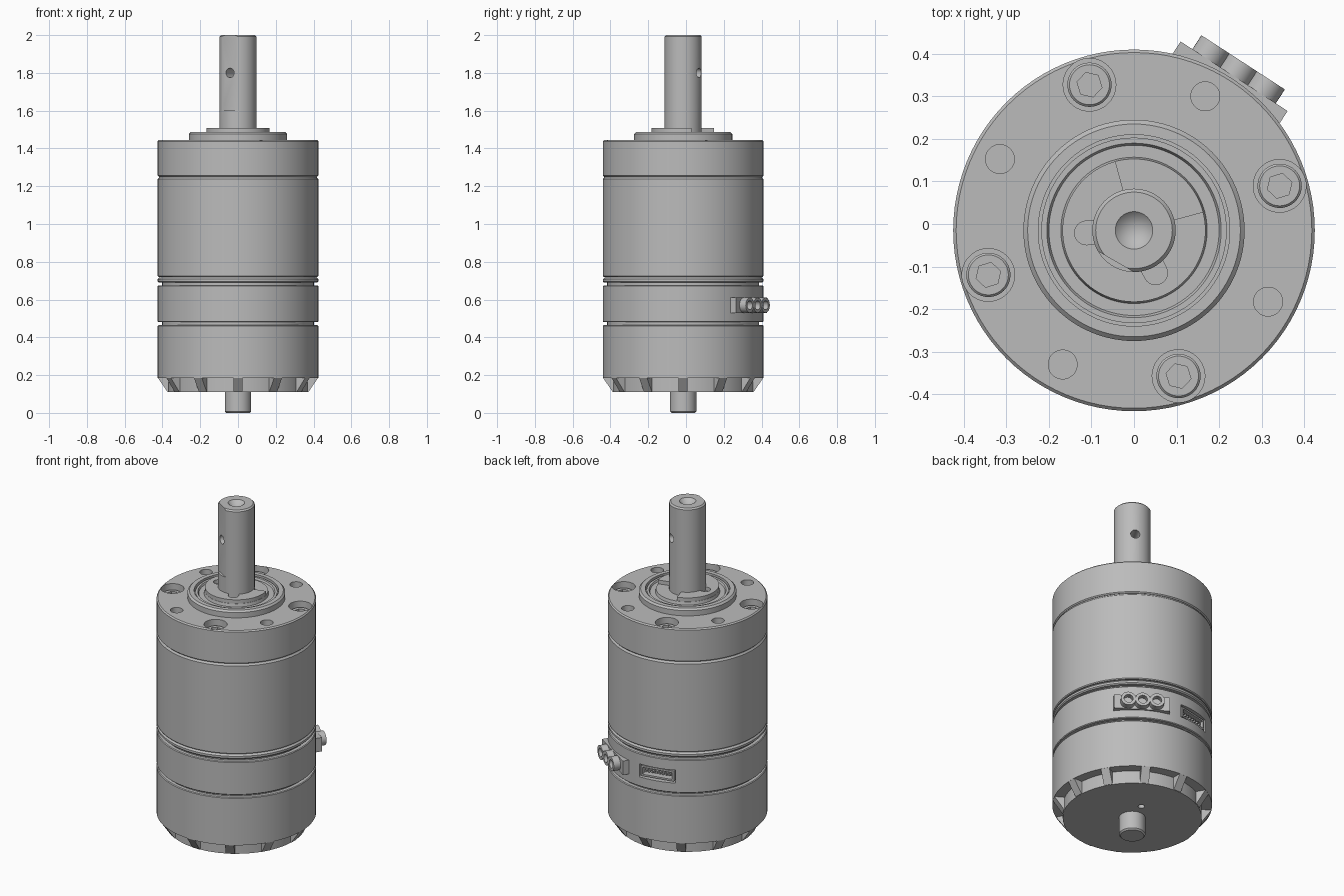
import bpy, bmesh
from math import pi, cos, sin, radians
from mathutils import Matrix, Vector

if "Cube" in bpy.data.objects:
    bpy.data.objects.remove(bpy.data.objects["Cube"])

AXIS = Matrix.Translation((0, -0.015, 0))  # motor axis, offset by the side plug

grey = bpy.data.materials.new("plain_grey")
grey.use_nodes = True
grey.diffuse_color = (0.5, 0.5, 0.5, 1)
grey.node_tree.nodes["Principled BSDF"].inputs["Base Color"].default_value = (0.5, 0.5, 0.5, 1)


def finish(name, bm, matrix=Matrix()):
    """Turn a bmesh into a shaded object placed relative to the motor axis."""
    bmesh.ops.transform(bm, matrix=AXIS @ matrix, verts=bm.verts)
    bmesh.ops.recalc_face_normals(bm, faces=bm.faces)
    mesh = bpy.data.meshes.new(name)
    bm.to_mesh(mesh)
    bm.free()
    obj = bpy.data.objects.new(name, mesh)
    bpy.context.collection.objects.link(obj)
    mesh.materials.append(grey)
    return obj


def lathe(name, profile, sides=96, matrix=Matrix()):
    """Spin (radius, z) points round z; the profile starts and ends on the axis or closes."""
    bm = bmesh.new()
    closed = profile[0][0] > 0
    verts = [bm.verts.new((r, 0, z)) for r, z in profile]
    pairs = list(zip(verts, verts[1:])) + ([(verts[-1], verts[0])] if closed else [])
    edges = [bm.edges.new(p) for p in pairs]
    bmesh.ops.spin(bm, geom=verts + edges, axis=(0, 0, 1), cent=(0, 0, 0),
                   angle=2 * pi, steps=sides, use_duplicate=False)
    bmesh.ops.remove_doubles(bm, verts=bm.verts, dist=1e-5)
    return finish(name, bm, matrix)


def rod(name, r, z0, z1, sides=32, matrix=Matrix()):
    return lathe(name, [(0, z0), (r, z0), (r, z1), (0, z1)], sides, matrix)


def box(name, size, matrix):
    bm = bmesh.new()
    bmesh.ops.create_cube(bm, size=1, matrix=Matrix.Diagonal((*size, 1)))
    return finish(name, bm, matrix)


def cut(obj, *cutters):
    for cutter in cutters:
        cutter.hide_render = True
        mod = obj.modifiers.new("cut", "BOOLEAN")
        mod.operation, mod.solver, mod.object = "DIFFERENCE", "EXACT", cutter
        bpy.context.view_layer.objects.active = obj
        bpy.ops.object.modifier_apply(modifier=mod.name)
        bpy.data.objects.remove(cutter)


def polar(deg, r, z=0):
    """Frame at an angle and radius, local x pointing outward."""
    return Matrix.Rotation(radians(deg), 4, "Z") @ Matrix.Translation((r, 0, z))


OUTWARD = Matrix.Rotation(pi / 2, 4, "Y")  # turns local z to point outward
R = 0.425

# Front flange with raised pilot boss and bearing recess
flange = lathe("front_flange", [
    (0, 1.25), (R - 0.006, 1.25), (R, 1.256), (R, 1.438), (R - 0.007, 1.445),
    (0.26, 1.445), (0.26, 1.476), (0.25, 1.486), (0.225, 1.486), (0.225, 1.462), (0, 1.462)])
for k in range(4):
    screw, hole = polar(107 + 90 * k, 0.358), polar(62 + 90 * k, 0.357)
    cut(flange, rod("counterbore", 0.062, 1.37, 1.5, 40, screw),
        rod("tapped_hole", 0.034, 1.36, 1.5, 32, hole))
    lathe(f"screw_{k + 1}", [
        (0, 1.36), (0.052, 1.36), (0.052, 1.41), (0.047, 1.415)] + [(0, 1.415)], 40, screw)
    cut(bpy.data.objects[f"screw_{k + 1}"], rod("hex", 0.03, 1.385, 1.43, 6, screw))

# Bearing: outer race, shield and inner race
lathe("bearing", [(0, 1.45), (0.218, 1.45), (0.218, 1.478), (0.205, 1.478),
                  (0.2, 1.468), (0.172, 1.468), (0.168, 1.485), (0, 1.485)])

# Retaining clip, open on one side with two relief lobes
clip = lathe("retaining_clip", [(0.094, 1.486), (0.168, 1.486), (0.168, 1.508), (0.094, 1.508)])
cut(clip, box("opening", (0.3, 0.3, 0.2), polar(60, 0.212, 1.5) @ Matrix.Rotation(pi / 4, 4, "Z")))
for deg in (183, 297):
    cut(clip, rod("lobe", 0.028, 1.4, 1.6, 24, polar(deg, 0.112)),
        box("lobe_slot", (0.06, 0.056, 0.2), polar(deg, 0.084, 1.5)))

# Output shaft with centre drilling, flat and cross hole
shaft = lathe("output_shaft", [(0, 1.4), (0.098, 1.4), (0.098, 1.992), (0.09, 2.0),
                               (0.044, 2.0), (0, 1.955)], 64)
cut(shaft, box("flat", (0.1, 0.3, 0.5), polar(240, 0.135, 1.85)),
    rod("cross_hole", 0.025, -0.3, 0.3, 24, polar(240, 0, 1.8) @ OUTWARD))

# Gear housing and its stepped lower ring
lathe("gear_housing", [(0, 0.72), (R - 0.004, 0.72), (R, 0.725), (R, 1.238),
                       (R - 0.006, 1.244), (R - 0.008, 1.25), (0, 1.25)])
lathe("lower_ring", [(0, 0.69), (R - 0.006, 0.69), (R, 0.696), (R, 0.708), (R - 0.012, 0.72), (0, 0.72)])

# Recessed core showing in the grooves
rod("groove_core", 0.402, 0.45, 0.7, 96)

# Connector housing with socket recess
SOCKET = 102
band = lathe("connector_housing", [(0, 0.48), (R - 0.004, 0.48), (R, 0.484), (R, 0.671),
                                   (R - 0.004, 0.675), (0, 0.675)])
core = bpy.data.objects["groove_core"]
for part in (band, core):
    cut(part, box("recess", (0.12, 0.21, 0.076), polar(SOCKET, 0.43, 0.575)))
socket = box("signal_socket", (0.06, 0.19, 0.06), polar(SOCKET, 0.382, 0.575))
cut(socket, box("socket_opening", (0.06, 0.17, 0.04), polar(SOCKET, 0.402, 0.575)))
for k in range(8):
    offset = Matrix.Translation((0, (k - 3.5) * 0.02, 0))
    box(f"signal_pin_{k + 1}", (0.04, 0.008, 0.012), polar(SOCKET, 0.385, 0.575) @ offset)

# Power plug: plate with three round terminals
PLUG = 57
box("plug_plate", (0.05, 0.3, 0.082), polar(PLUG, 0.407, 0.57))
for k in (-1, 0, 1):
    place = polar(PLUG, 0, 0.57) @ Matrix.Translation((0, k * 0.077, 0)) @ OUTWARD
    lathe(f"terminal_{k + 2}", [(0.024, 0.4), (0.04, 0.4), (0.04, 0.471), (0.024, 0.471)], 32, place)
    rod(f"terminal_contact_{k + 2}", 0.025, 0.4, 0.44, 24, place)

# Rear cover with vent ring
rear = lathe("rear_cover", [(0, 0.11), (0.37, 0.11), (0.37, 0.185), (R, 0.185), (R, 0.461),
                            (R - 0.004, 0.465), (0, 0.465)])
cut(rear, rod("pin_hole", 0.018, 0, 0.16, 24, polar(72, 0.13)))

# Sloping ribs between the vents
bm = bmesh.new()
for k in range(12):
    turn = Matrix.Rotation(k * pi / 6, 4, "Z")
    ends = [[bm.verts.new(turn @ Vector((x, y, z))) for x, z in
             ((0.35, 0.111), (0.373, 0.111), (0.424, 0.185), (0.35, 0.185))] for y in (-0.024, 0.024)]
    bm.faces.new(ends[0])
    bm.faces.new(ends[1])
    for i in range(4):
        j = (i + 1) % 4
        bm.faces.new((ends[0][i], ends[0][j], ends[1][j], ends[1][i]))
finish("vent_ribs", bm)

# Rear shaft stub
lathe("rear_shaft", [(0, 0), (0.062, 0), (0.07, 0.008), (0.07, 0.12), (0, 0.12)], 48)

# Smooth the round surfaces, keep edges sharp
bpy.ops.object.select_all(action="DESELECT")
for obj in bpy.context.scene.objects:
    if obj.type == "MESH":
        obj.select_set(True)
        bpy.context.view_layer.objects.active = obj
bpy.ops.object.shade_smooth_by_angle(angle=radians(30))
